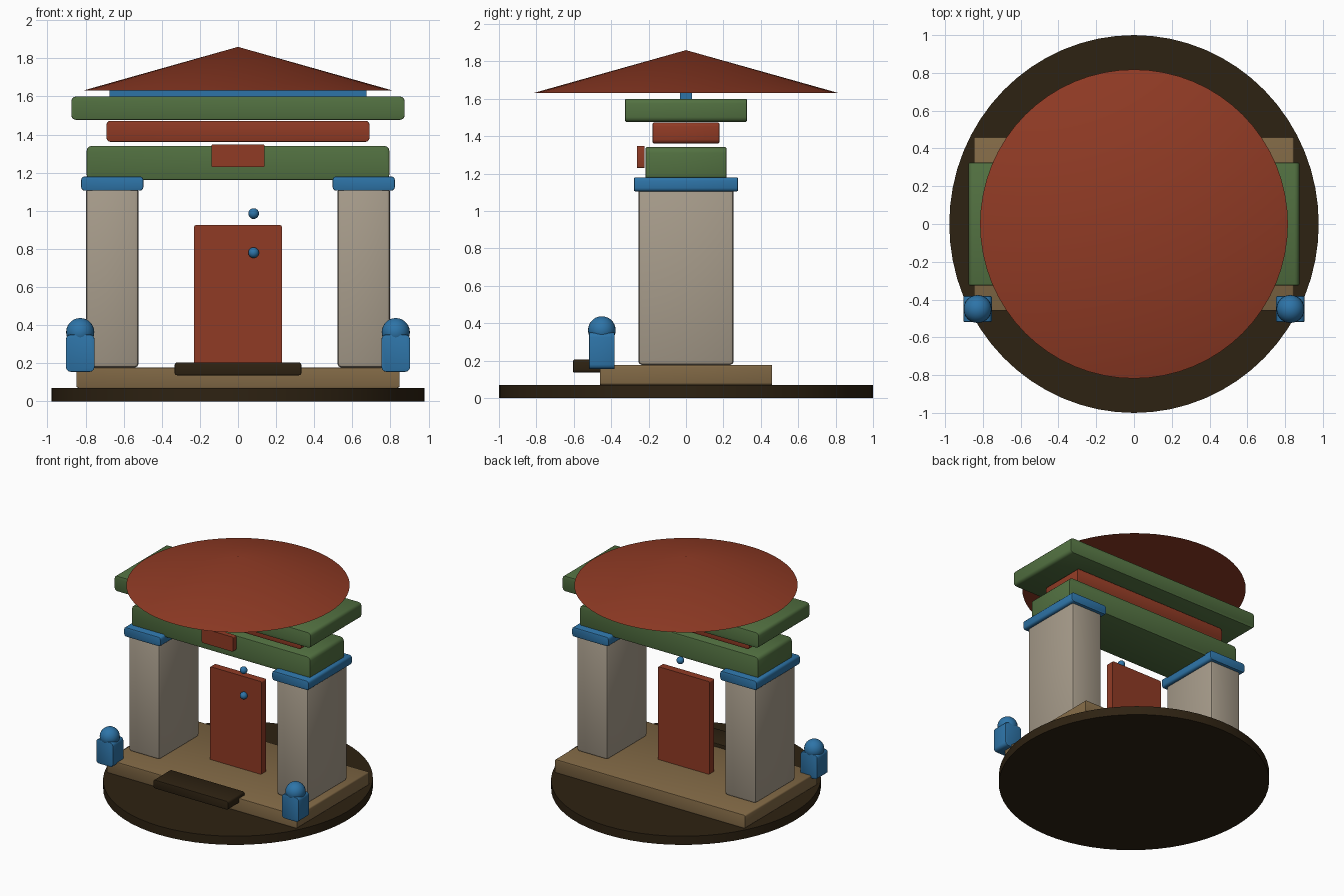
import bpy, bmesh, math
from mathutils import Matrix

if "Cube" in bpy.data.objects:
    bpy.data.objects.remove(bpy.data.objects["Cube"])


def material(name, rgb):
    m = bpy.data.materials.new(name)
    m.diffuse_color = (*rgb, 1)
    m.use_nodes = True
    m.node_tree.nodes["Principled BSDF"].inputs["Base Color"].default_value = m.diffuse_color
    return m


rust = material("rust red", (0.28, 0.043, 0.018))
green = material("moss green", (0.085, 0.165, 0.053))
blue = material("glazed blue", (0.027, 0.175, 0.39))
stone = material("grey stone", (0.39, 0.335, 0.26))
tan = material("tan earth", (0.22, 0.14, 0.06))
dark = material("dark wood", (0.027, 0.016, 0.006))


def finish(bm, name, mat, angle=40):
    mesh = bpy.data.meshes.new(name)
    bm.to_mesh(mesh)
    bm.free()
    mesh.materials.append(mat)
    ob = bpy.data.objects.new(name, mesh)
    bpy.context.collection.objects.link(ob)
    bpy.ops.object.select_all(action='DESELECT')
    ob.select_set(True)
    bpy.context.view_layer.objects.active = ob
    bpy.ops.object.shade_smooth_by_angle(angle=math.radians(angle))
    return ob


def box(name, mat, x, y, z, corner=0.0, edge=0.0):
    """Box from ranges; corner rounds the edges along y, edge softens the rest."""
    bm = bmesh.new()
    size = [b - a for a, b in (x, y, z)]
    mid = [(a + b) / 2 for a, b in (x, y, z)]
    bmesh.ops.create_cube(bm, size=1,
                          matrix=Matrix.Translation(mid) @ Matrix.Diagonal((*size, 1)))
    if corner:
        along_y = [e for e in bm.edges
                   if abs(e.verts[0].co.y - e.verts[1].co.y) > 1e-4]
        bmesh.ops.bevel(bm, geom=along_y, offset=corner, segments=3,
                        profile=0.5, affect='EDGES')
    if edge:
        sharp = [e for e in bm.edges if e.calc_face_angle(0) > math.radians(40)]
        bmesh.ops.bevel(bm, geom=sharp, offset=edge, segments=2,
                        profile=0.5, affect='EDGES')
    return finish(bm, name, mat)


def ball(name, mat, pos, r):
    bm = bmesh.new()
    bmesh.ops.create_uvsphere(bm, u_segments=24, v_segments=14, radius=r,
                              matrix=Matrix.Translation(pos))
    return finish(bm, name, mat)


def cone(name, mat, rx, ry, top, z0, z1):
    bm = bmesh.new()
    bmesh.ops.create_cone(bm, cap_ends=True, segments=64, radius1=1, radius2=top,
                          depth=z1 - z0,
                          matrix=Matrix.Translation((0, 0, (z0 + z1) / 2))
                          @ Matrix.Diagonal((rx, ry, 1, 1)))
    return finish(bm, name, mat, 12)


def span(centre, half):
    return (centre - half, centre + half)


# Ground disc, plinth and front step
cone("ground_disc", dark, 0.978, 1.0, 1, 0, 0.07)
box("plinth", tan, span(0, 0.848), span(0, 0.46), (0.07, 0.177), 0.012, 0.004)
box("front_step", dark, span(0, 0.333), (-0.603, -0.39), (0.136, 0.205), 0.015, 0.004)

# Pillars, capitals and guardian figures on both sides
for side, s in (("left", -1), ("right", 1)):
    box(side + "_pillar", stone, span(s * 0.66, 0.138), span(0, 0.255),
        (0.177, 1.12), 0, 0.02)
    box(side + "_capital", blue, span(s * 0.66, 0.163), span(0, 0.278),
        (1.105, 1.18), 0.018, 0.006)
    box(side + "_guardian_body", blue, span(s * 0.828, 0.075), span(-0.45, 0.068),
        (0.155, 0.35), 0.024, 0.004)
    ball(side + "_guardian_head", blue, (s * 0.828, -0.45, 0.363), 0.074)

# Door panel with two studs
box("door", rust, span(0, 0.23), span(0, 0.03), (0.175, 0.925), 0.01, 0)
for i, z in enumerate((0.78, 0.985)):
    ball("door_stud_%d" % (i + 1), blue, (0.082, -0.045, z), 0.028)

# Stacked beams and name plaque
box("lower_beam", green, span(0, 0.795), span(0, 0.216), (1.162, 1.341), 0.03, 0.005)
box("plaque", rust, span(0, 0.14), (-0.262, -0.222), (1.23, 1.348), 0.008, 0)
box("middle_beam", rust, span(0, 0.69), span(0, 0.178), (1.362, 1.472), 0.02, 0.004)
box("upper_beam", green, span(0, 0.875), span(0, 0.325), (1.477, 1.6), 0.025, 0.005)

# Ridge bar and conical roof
box("ridge_bar", blue, span(0, 0.675), span(0, 0.033), (1.595, 1.645))
cone("roof", rust, 0.815, 0.818, 0, 1.63, 1.86)
